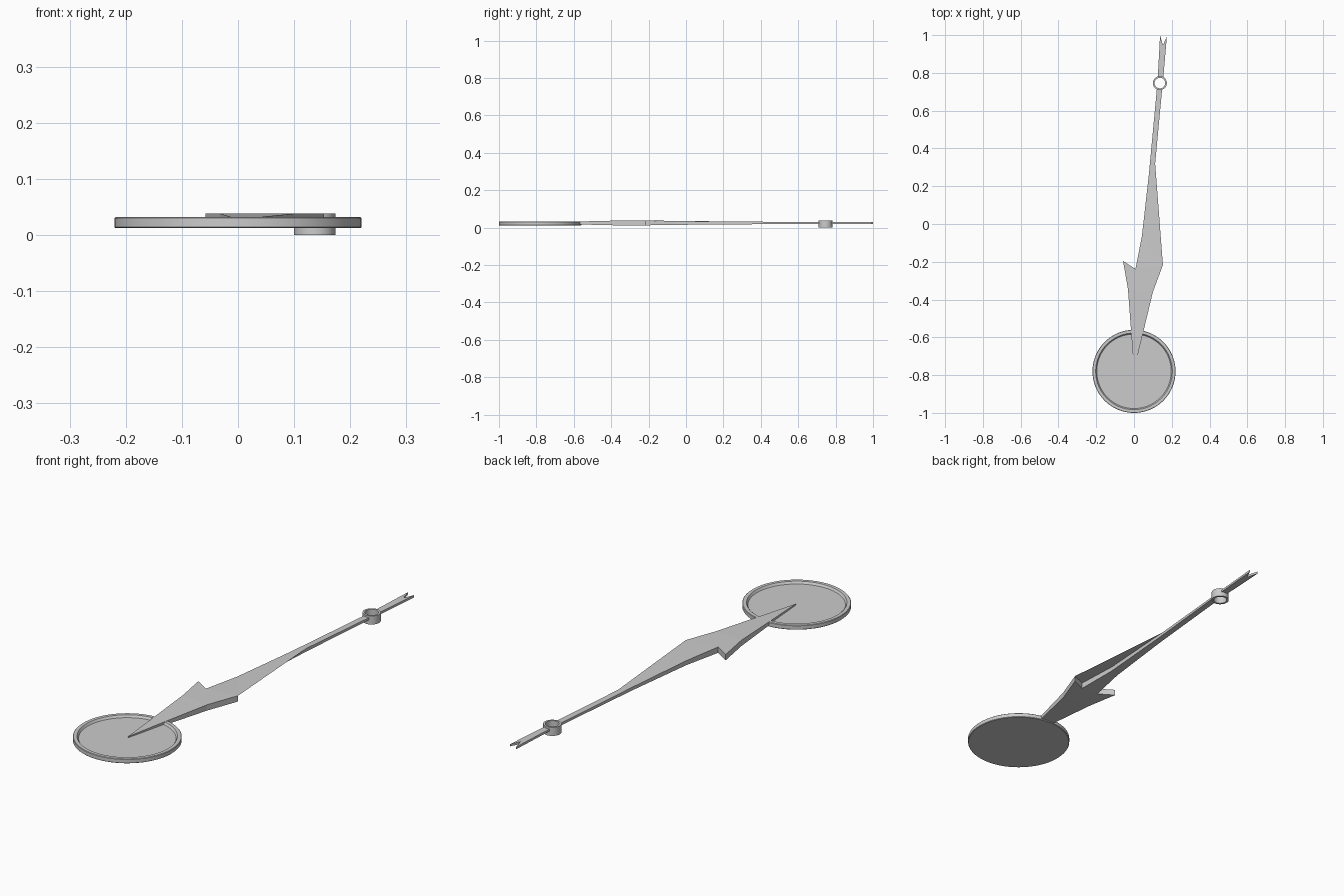
import bpy, bmesh, math

if "Cube" in bpy.data.objects:
    bpy.data.objects.remove(bpy.data.objects["Cube"])


def finish(name, bm, smooth=False):
    bmesh.ops.recalc_face_normals(bm, faces=bm.faces)
    mesh = bpy.data.meshes.new(name)
    bm.to_mesh(mesh)
    bm.free()
    obj = bpy.data.objects.new(name, mesh)
    bpy.context.collection.objects.link(obj)
    if smooth:
        bpy.ops.object.select_all(action='DESELECT')
        obj.select_set(True)
        bpy.context.view_layer.objects.active = obj
        bpy.ops.object.shade_smooth_by_angle(angle=math.radians(30))
    return obj


def lathe(name, profile, center, steps, closed=False):
    bm = bmesh.new()
    vs = [bm.verts.new((center[0] + r, center[1], z)) for r, z in profile]
    pairs = list(zip(vs, vs[1:]))
    if closed:
        pairs.append((vs[-1], vs[0]))
    edges = [bm.edges.new(p) for p in pairs]
    bmesh.ops.spin(bm, geom=vs + edges, cent=(center[0], center[1], 0),
                   axis=(0, 0, 1), angle=2 * math.pi, steps=steps)
    bmesh.ops.remove_doubles(bm, verts=bm.verts, dist=1e-5)
    return finish(name, bm, smooth=True)


def slab(name, outline, mid=0.025):
    """Flat outline of (x, y, half thickness), mirrored about the mid plane."""
    bm = bmesh.new()
    top = [bm.verts.new((x, y, mid + h)) for x, y, h in outline]
    low = [bm.verts.new((x, y, mid - h)) for x, y, h in outline]
    caps = [bm.faces.new(top), bm.faces.new(low[::-1])]
    n = len(outline)
    for i in range(n):
        j = (i + 1) % n
        bm.faces.new((top[i], low[i], low[j], top[j]))
    bmesh.ops.triangulate(bm, faces=caps)
    return finish(name, bm)


# Counterweight dish with raised rim
lathe("round_dish", [(0, 0.012), (0.218, 0.012), (0.22, 0.014), (0.22, 0.030),
                     (0.218, 0.032), (0.203, 0.032), (0.201, 0.030),
                     (0.199, 0.024), (0.197, 0.022), (0, 0.022)],
      (0, -0.78), 80)

# Arrowhead with barbs, running into the tapering shaft
slab("arrow_and_shaft", [
    (0.0, -0.775, 0.003),
    (0.10, -0.36, 0.013), (0.153, -0.217, 0.013), (0.09, -0.243, 0.013),
    (0.085, -0.05, 0.010), (0.112, 0.32, 0.007), (0.149, 0.715, 0.005),
    (0.121, 0.715, 0.005), (0.079, 0.265, 0.007), (0.042, -0.063, 0.010),
    (0.008, -0.238, 0.013), (-0.058, -0.196, 0.013), (-0.032, -0.344, 0.013)])

# Pivot ring with open hole
lathe("pivot_ring", [(0.028, 0), (0.037, 0), (0.037, 0.038), (0.028, 0.038)],
      (0.137, 0.746), 40, closed=True)

# Forked tail beyond the ring
slab("forked_tail", [
    (0.126, 0.776, 0.005), (0.155, 0.774, 0.005), (0.174, 0.992, 0.005),
    (0.153, 0.947, 0.005), (0.138, 1.0, 0.005)])
